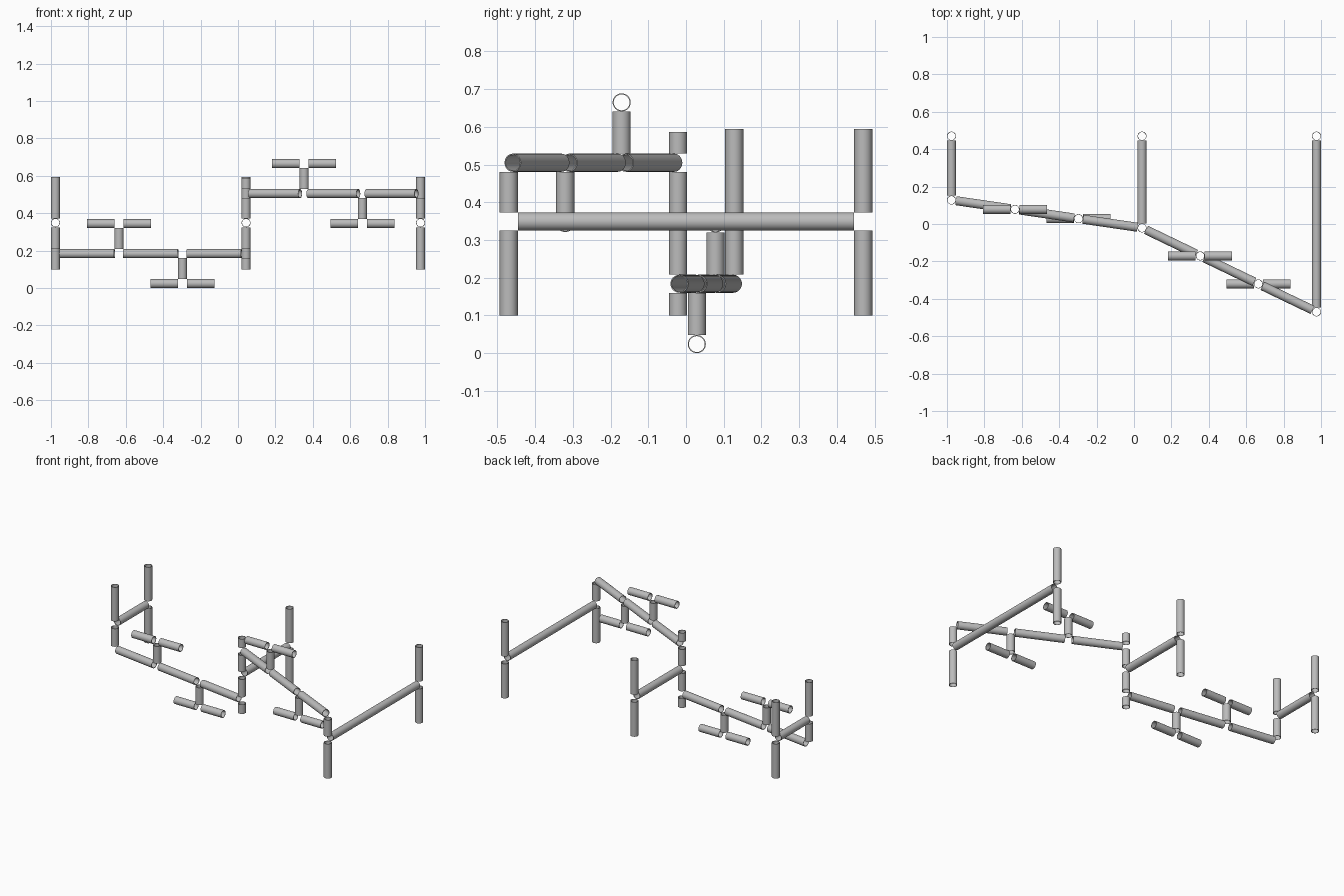
import bpy
import math
from mathutils import Vector

cube = bpy.data.objects.get("Cube")
if cube:
    bpy.data.objects.remove(cube)

RADIUS, BORE, SIDES = 0.024, 0.021, 32
GAP = 0.024          # every pipe stops short of its joint
REACH = 0.171        # tee arm length from the joint
TEE = 0.16           # tee height from the run

steel = bpy.data.materials.new("grey_steel")
steel.use_nodes = True
GREY = (0.5, 0.5, 0.5, 1)
steel.diffuse_color = GREY
steel.node_tree.nodes["Principled BSDF"].inputs["Base Color"].default_value = GREY


def pipe(name, start, end, trim_start=GAP, trim_end=GAP):
    """Open hollow pipe between two joints, trimmed at its ends."""
    a, b = Vector(start), Vector(end)
    way = (b - a).normalized()
    a, b = a + way * trim_start, b - way * trim_end
    turn = way.to_track_quat('Z', 'Y')
    length = (b - a).length
    # closed loop of rings: outer bottom, outer top, inner top, inner bottom
    rings = [(RADIUS, 0), (RADIUS, length), (BORE, length), (BORE, 0)]
    verts = []
    for r, h in rings:
        for i in range(SIDES):
            t = math.tau * i / SIDES
            verts.append(a + turn @ Vector((r * math.cos(t), r * math.sin(t), h)))
    faces = []
    for k in range(4):
        n = (k + 1) % 4
        for i in range(SIDES):
            j = (i + 1) % SIDES
            faces.append((k * SIDES + i, k * SIDES + j, n * SIDES + j, n * SIDES + i))
    mesh = bpy.data.meshes.new(name)
    mesh.from_pydata(verts, [], faces)
    mesh.materials.append(steel)
    obj = bpy.data.objects.new(name, mesh)
    bpy.context.collection.objects.link(obj)
    obj.select_set(True)
    bpy.context.view_layer.objects.active = obj


def post(name, x, y, levels):
    """Vertical pipes between levels; both outer ends are left untrimmed if free."""
    for i in range(len(levels) - 1):
        (z0, joint0), (z1, joint1) = levels[i], levels[i + 1]
        pipe(f"{name}_{i + 1}", (x, y, z0), (x, y, z1),
             GAP if joint0 else 0, GAP if joint1 else 0)


bpy.ops.object.select_all(action='DESELECT')

BACK, MID = 0.47, 0.349
LOW, HIGH = 0.184, 0.505
foot, top = (0.10, False), (0.595, False)
low, mid, high = (LOW, True), (MID, True), (HIGH, True)

# Frames: front post, back post and crossbar
frames = {
    "right": (-0.976, 0.128, [low, mid, top]),
    "middle": (0.043, -0.021, [foot, low, mid, high, (0.587, False)]),
    "left": (0.976, -0.47, [mid, high]),
}
for side, (x, y, levels) in frames.items():
    if side == "left":
        levels = [foot] + levels
    post(side + "_front_post", x, y, levels)
    post(side + "_back_post", x, BACK, [foot, mid, top])
    pipe(side + "_crossbar", (x, y, MID), (x, BACK, MID))


def run(name, a, b, z, signs):
    """Three pipes in line, with a tee on each of the two inner joints."""
    start, end = Vector((*a, z)), Vector((*b, z))
    joints = [start.lerp(end, i / 3) for i in range(4)]
    for i in range(3):
        pipe(f"{name}_rail_{i + 1}", joints[i], joints[i + 1])
    for i, sign in enumerate(signs):
        base = joints[i + 1]
        head = base + Vector((0, 0, sign * TEE))
        pipe(f"{name}_stem_{i + 1}", base, head)
        for arm, d in (("left", 1), ("right", -1)):
            pipe(f"{name}_{arm}_arm_{i + 1}", head, head + Vector((d * REACH, 0, 0)),
                 GAP, 0)


# Rails joining the frames
r, m, l = (frames[s][:2] for s in ("right", "middle", "left"))
run("lower", r, m, LOW, (1, -1))
run("upper", m, l, HIGH, (1, -1))

bpy.ops.object.shade_smooth_by_angle(angle=math.radians(35))
